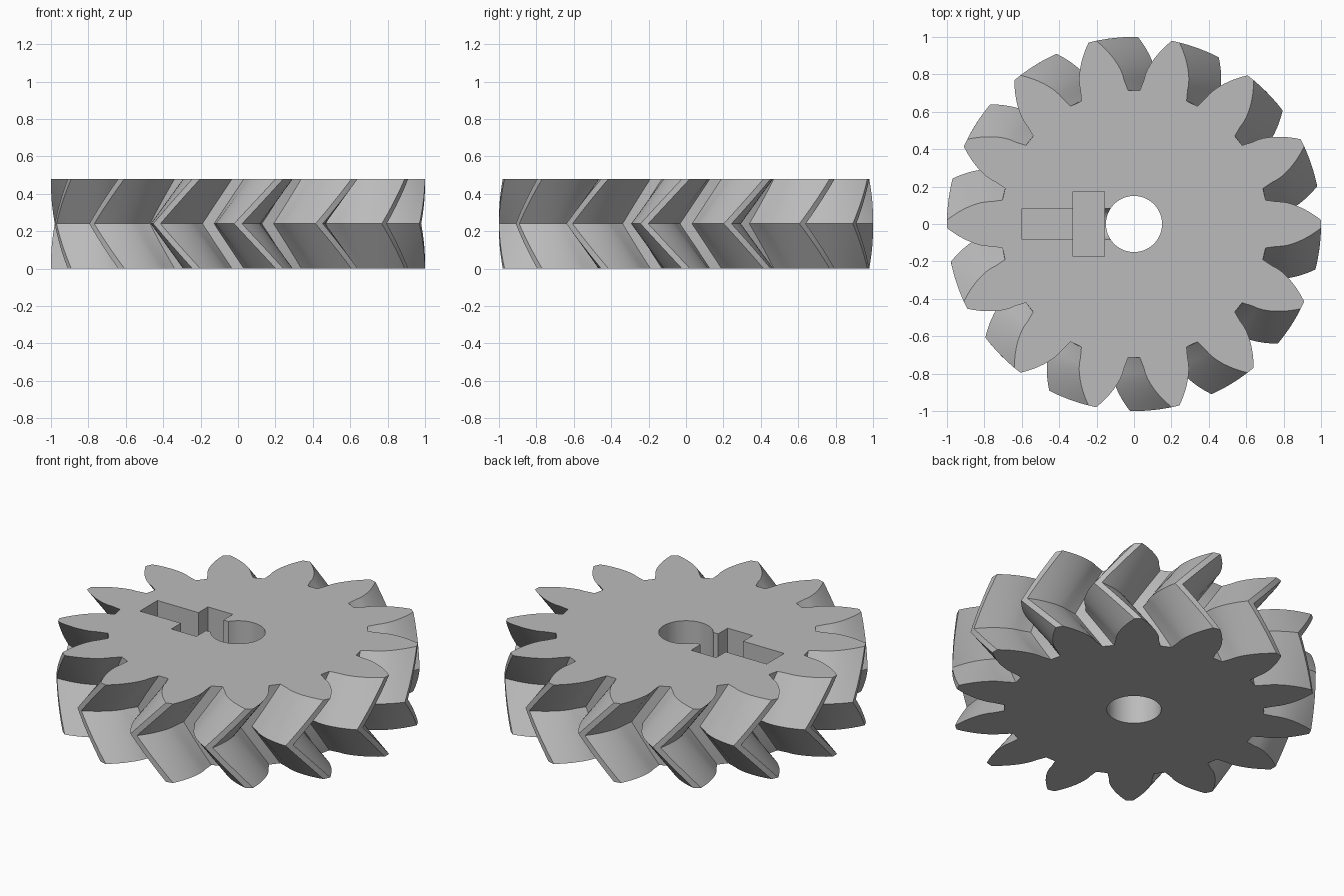
import bpy
import bmesh
from math import cos, sin, tan, acos, pi, radians, sqrt

if "Cube" in bpy.data.objects:
    bpy.data.objects.remove(bpy.data.objects["Cube"], do_unlink=True)

TEETH = 14
HEIGHT = 0.48
OUTER = 1.0
PITCH_R = 0.875
ROOT_R = 0.715
PRESSURE = radians(28)
BASE_R = PITCH_R * cos(PRESSURE)
TWIST = pi / TEETH          # rotation from each face to the middle plane
STEPS = 8                   # slices per half

grey = bpy.data.materials.new("steel_grey")
grey.use_nodes = True
colour = (0.5, 0.5, 0.5, 1)
grey.diffuse_color = colour
grey.node_tree.nodes["Principled BSDF"].inputs["Base Color"].default_value = colour


def involute(r):
    a = acos(min(1, BASE_R / r))
    return tan(a) - a


def half_angle(r):
    return pi / (2 * TEETH) + involute(PITCH_R) - involute(r)


def outline():
    """Polar points of the gear section, anticlockwise."""
    flank = [(ROOT_R, radians(10.3))]
    for i in range(9):
        r = BASE_R + (OUTER - BASE_R) * i / 8
        flank.append((r, half_angle(r)))
    tooth = [(r, -a) for r, a in flank] + [(OUTER, 0)] + [(r, a) for r, a in reversed(flank)]
    return [(r, a + 2 * pi * t / TEETH) for t in range(TEETH) for r, a in tooth]


def new_object(name, bm):
    mesh = bpy.data.meshes.new(name)
    bmesh.ops.recalc_face_normals(bm, faces=bm.faces)
    bm.to_mesh(mesh)
    bm.free()
    mesh.materials.append(grey)
    obj = bpy.data.objects.new(name, mesh)
    bpy.context.collection.objects.link(obj)
    return obj


def box(name, x0, x1, half_y, z0):
    bm = bmesh.new()
    bmesh.ops.create_cube(bm, size=1)
    z1 = HEIGHT + 0.1
    for v in bm.verts:
        v.co = ((x0 + x1) / 2 + v.co.x * (x1 - x0), v.co.y * 2 * half_y,
                (z0 + z1) / 2 + v.co.z * (z1 - z0))
    return new_object(name, bm)


def extrude_profile(name, points, offset):
    """Sweep a closed list of 3D points along an offset."""
    bm = bmesh.new()
    face = bm.faces.new([bm.verts.new(p) for p in points])
    out = bmesh.ops.extrude_face_region(bm, geom=[face])
    moved = [v for v in out["geom"] if isinstance(v, bmesh.types.BMVert)]
    bmesh.ops.translate(bm, verts=moved, vec=offset)
    return new_object(name, bm)


def cut(target, cutter):
    cutter.hide_render = True
    mod = target.modifiers.new("cut", "BOOLEAN")
    mod.operation = "DIFFERENCE"
    mod.solver = "EXACT"
    mod.object = cutter
    bpy.context.view_layer.objects.active = target
    bpy.ops.object.modifier_apply(modifier=mod.name)
    bpy.data.objects.remove(cutter, do_unlink=True)


# Double-helical gear body
bm = bmesh.new()
rings = []
for k in range(2 * STEPS + 1):
    turn = -TWIST * (1 - abs(k - STEPS) / STEPS)
    z = HEIGHT * k / (2 * STEPS)
    rings.append([bm.verts.new((r * cos(a + turn), r * sin(a + turn), z)) for r, a in outline()])
for low, high in zip(rings, rings[1:]):
    n = len(low)
    for i in range(n):
        j = (i + 1) % n
        bm.faces.new((low[i], low[j], high[j], high[i]))
bm.faces.new(rings[0][::-1])
bm.faces.new(rings[-1])
gear = new_object("herringbone_gear", bm)

# Central bore
bore = [(0.15 * cos(2 * pi * i / 64), 0.15 * sin(2 * pi * i / 64), -0.1) for i in range(64)]
cut(gear, extrude_profile("bore_cutter", bore, (0, 0, HEIGHT + 0.2)))

# Set-screw slot with a round floor from the nut pocket to the bore
mid = HEIGHT / 2
screw = [(-0.25, 0.084 * cos(pi + pi * i / 16), mid + 0.084 * sin(pi + pi * i / 16)) for i in range(17)]
screw += [(-0.25, 0.084, HEIGHT + 0.1), (-0.25, -0.084, HEIGHT + 0.1)]
cut(gear, extrude_profile("screw_slot_cutter", screw, (0.2, 0, 0)))

# Screw access channel and nut pocket
cut(gear, box("channel_cutter", -0.6, -0.25, 0.084, mid - 0.084))
cut(gear, box("nut_pocket_cutter", -0.325, -0.157, 0.175, mid - 0.175))

# Smooth flanks with sharp edges
bpy.ops.object.select_all(action="DESELECT")
gear.select_set(True)
bpy.context.view_layer.objects.active = gear
bpy.ops.object.shade_smooth_by_angle(angle=radians(25))
